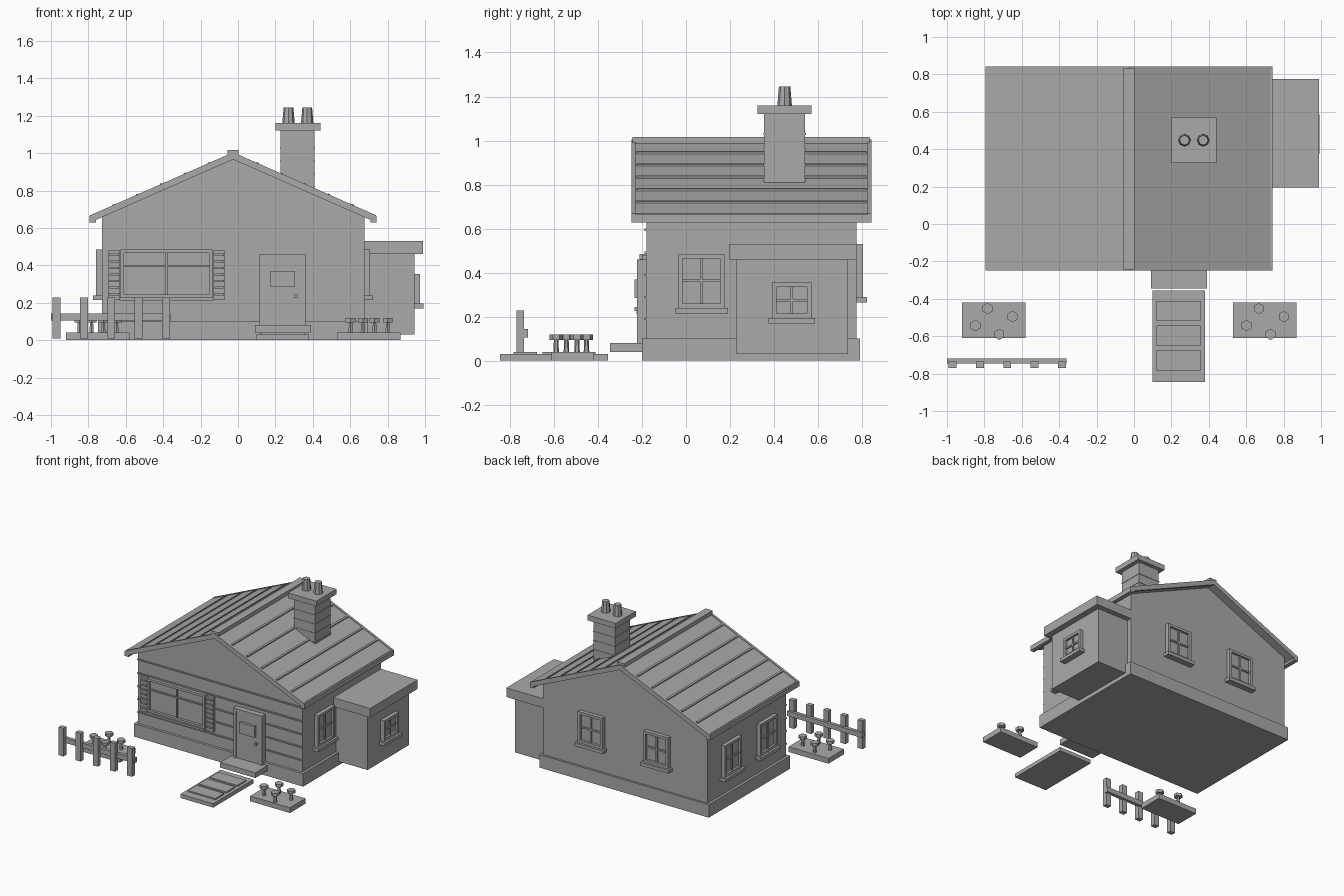
import bpy, bmesh, math
from mathutils import Matrix, Vector

cube = bpy.data.objects.get("Cube")
if cube:
    bpy.data.objects.remove(cube, do_unlink=True)

# single matte colour
grey = bpy.data.materials.new("plain grey")
grey.use_nodes = True
grey.diffuse_color = (0.4, 0.4, 0.4, 1)
grey.node_tree.nodes["Principled BSDF"].inputs["Base Color"].default_value = (0.4, 0.4, 0.4, 1)


def finish(name, bm, matrix=None):
    bmesh.ops.recalc_face_normals(bm, faces=bm.faces)
    mesh = bpy.data.meshes.new(name)
    bm.to_mesh(mesh)
    bm.free()
    mesh.materials.append(grey)
    ob = bpy.data.objects.new(name, mesh)
    bpy.context.collection.objects.link(ob)
    if matrix:
        ob.matrix_world = matrix
    return ob


def add_box(bm, x, y, z):
    lo, hi = Vector((x[0], y[0], z[0])), Vector((x[1], y[1], z[1]))
    m = Matrix.Translation((lo + hi) / 2) @ Matrix.Diagonal((*(hi - lo), 1))
    bmesh.ops.create_cube(bm, size=1, matrix=m)


def boxes(name, parts, matrix=None):
    bm = bmesh.new()
    for part in parts:
        add_box(bm, *part)
    return finish(name, bm, matrix)


def prism(name, profile, y0, y1):
    """Extrude an x-z outline along y."""
    bm = bmesh.new()
    face = bm.faces.new([bm.verts.new((x, y0, z)) for x, z in profile])
    geo = bmesh.ops.extrude_face_region(bm, geom=[face])["geom"]
    bmesh.ops.translate(bm, vec=(0, y1 - y0, 0),
                        verts=[v for v in geo if isinstance(v, bmesh.types.BMVert)])
    return finish(name, bm)


def add_cone(bm, x, y, z0, z1, r0, r1, sides):
    bmesh.ops.create_cone(bm, cap_ends=True, segments=sides, radius1=r0, radius2=r1,
                          depth=z1 - z0, matrix=Matrix.Translation((x, y, (z0 + z1) / 2)))


MID = -0.026     # ridge line in x
HALF = 0.702     # half the house width
FRONT, BACK = -0.18, 0.775
SLOPE = 0.44


def roof_z(dx):
    return 1.0 - SLOPE * dx


# house body
boxes("plinth", [((MID - HALF - 0.02, MID + HALF + 0.02), (-0.2, 0.79), (0, 0.1))])
wall_top = roof_z(HALF) - 0.03
prism("house_walls", [(MID - HALF, 0.05), (MID + HALF, 0.05), (MID + HALF, wall_top),
                      (MID, 0.97), (MID - HALF, wall_top)], FRONT, BACK)
boxes("front_siding_strips", [((MID - HALF, MID + HALF), (FRONT - 0.008, FRONT + 0.01),
                               (z - 0.005, z + 0.005)) for z in (0.19, 0.29, 0.39, 0.49, 0.595)])

# roof slopes, eaves, barge boards and seams
EAVE = 0.764
for side, s in (("left", 1), ("right", -1)):
    def slab(inner, outer, top, bottom):
        return [(MID + s * inner, roof_z(inner) + top), (MID + s * outer, roof_z(outer) + top),
                (MID + s * outer, roof_z(outer) + bottom), (MID + s * inner, roof_z(inner) + bottom)]
    prism(side + "_roof_slope", slab(0, EAVE - 0.01, 0, -0.03), -0.237, 0.828)
    for end, y in (("front", -0.248), ("back", 0.825)):
        prism(f"{side}_{end}_barge_board", slab(0, EAVE, 0.004, -0.034), y, y + 0.018)
    for i in range(5):
        d = 0.132 + 0.127 * i
        prism(f"{side}_roof_seam_{i + 1}", slab(d - 0.006, d + 0.006, 0.008, -0.01), -0.225, 0.82)
    xs = sorted((MID + s * (EAVE - 0.03), MID + s * (EAVE + 0.003)))
    boxes(side + "_eave_board", [(xs, (-0.248, 0.843), (0.628, 0.665))])
boxes("ridge_cap", [((MID - 0.03, MID + 0.03), (-0.243, 0.833), (0.985, 1.017))])

# chimney
boxes("chimney_stack", [((0.228, 0.408), (0.355, 0.541), (0.75, 1.12))])
boxes("chimney_bands", [((0.225, 0.411), (0.352, 0.544), (z - 0.004, z + 0.004))
                        for z in (0.82, 0.89, 0.96, 1.03)])
boxes("chimney_cap", [((0.2, 0.44), (0.325, 0.57), (1.12, 1.16))])
bm = bmesh.new()
for x in (0.27, 0.37):
    add_cone(bm, x, 0.448, 1.16, 1.245, 0.033, 0.026, 8)
finish("chimney_pots", bm)

# side annex
boxes("annex_walls", [((0.66, 0.944), (0.23, 0.735), (0.03, 0.48))])
boxes("annex_roof", [((0.66, 0.99), (0.195, 0.775), (0.46, 0.53))])


def window(name, x, y, z, angle, w, h):
    """Framed window facing local -y; z is the bottom of the frame."""
    a, t = w / 2, 0.02
    deep = (-0.03, 0.005)
    parts = [((-a, -a + t), deep, (0, h)), ((a - t, a), deep, (0, h)),
             ((-a, a), deep, (0, t)), ((-a, a), deep, (h - t, h)),
             ((-a, a), (-0.012, 0.005), (0, h)),
             ((-0.006, 0.006), (-0.022, 0), (0, h)),
             ((-a, a), (-0.022, 0), (h / 2 - 0.006, h / 2 + 0.006)),
             ((-a - 0.016, a + 0.016), (-0.047, 0.005), (-0.025, 0))]
    boxes(name, parts, Matrix.Translation((x, y, z)) @ Matrix.Rotation(angle, 4, "Z"))


QUARTER = math.pi / 2
window("left_window", MID + HALF, 0.07, 0.24, QUARTER, 0.21, 0.245)
window("annex_window", 0.944, 0.48, 0.195, QUARTER, 0.18, 0.16)
for i, y in enumerate((0.07, 0.505)):
    window(f"right_window_{i + 1}", MID - HALF, y, 0.24, -QUARTER, 0.21, 0.245)
for i, x in enumerate((-0.305, 0.255)):
    window(f"back_window_{i + 1}", x, BACK, 0.29, math.pi, 0.21, 0.24)

# wide front window
x0, x1, z0, z1 = -0.628, -0.136, 0.225, 0.485
deep = (-0.212, FRONT)
boxes("front_window_frame", [((x0, x1), deep, (z1 - 0.018, z1)), ((x0, x1), deep, (z0, z0 + 0.018)),
                             ((x0, x0 + 0.018), deep, (z0, z1)), ((x1 - 0.018, x1), deep, (z0, z1)),
                             ((x0, x1), (-0.192, FRONT), (z0, z1)),
                             ((-0.388, -0.376), (-0.203, FRONT), (z0, z1)),
                             ((x0, x1), (-0.203, FRONT), (0.393, 0.403)),
                             ((x0 - 0.005, x1 + 0.005), (-0.225, FRONT), (0.213, 0.228))])
for side, sx in (("right", -0.692), ("left", -0.131)):
    parts = [((sx, sx + 0.061), (-0.2, FRONT), (0.215, 0.478))]
    parts += [((sx + 0.006, sx + 0.055), (-0.21, -0.19), (0.24 + 0.035 * i, 0.252 + 0.035 * i))
              for i in range(7)]
    boxes(side + "_shutter", parts)

# front door and step
deep = (-0.222, FRONT)
boxes("door_frame", [((0.115, 0.138), deep, (0.08, 0.46)), ((0.337, 0.36), deep, (0.08, 0.46)),
                     ((0.115, 0.36), deep, (0.443, 0.46))])
boxes("door", [((0.138, 0.337), (-0.215, FRONT), (0.08, 0.443))])
boxes("door_pane", [((0.175, 0.305), (-0.235, -0.2), (0.285, 0.37))])
boxes("door_knob", [((0.3, 0.318), (-0.235, -0.2), (0.226, 0.244))])
boxes("door_step", [((0.09, 0.39), (-0.345, -0.17), (0.04, 0.08))])

# garden path with raised slabs
boxes("path", [((0.1, 0.38), (-0.845, -0.355), (0, 0.03))])
boxes("path_slabs", [((0.12, 0.355), (y, y + 0.107), (0.025, 0.04))
                     for y in (-0.783, -0.651, -0.518)])

# flower beds
spots = [(-0.033, 0.063), (0.1, 0.02), (-0.098, -0.028), (0.03, -0.075)]
for side, cx in (("right", -0.75), ("left", 0.7)):
    boxes(side + "_flower_bed", [((cx - 0.17, cx + 0.17), (-0.61, -0.42), (0, 0.04))])
    bm = bmesh.new()
    for dx, dy in spots:
        add_cone(bm, cx + dx, dy - 0.515, 0.035, 0.097, 0.013, 0.01, 6)
        add_cone(bm, cx + dx, dy - 0.515, 0.095, 0.118, 0.03, 0.03, 6)
    # points along x
    bmesh.ops.rotate(bm, verts=bm.verts, cent=(cx, -0.515, 0), matrix=Matrix.Identity(3))
    finish(side + "_flowers", bm)

# fence
boxes("fence_rail", [((-1.0, -0.36), (-0.745, -0.718), (0.105, 0.143))])
boxes("fence_posts", [((x - 0.021, x + 0.021), (-0.77, -0.735), (0.01, 0.227))
                      for x in [-0.97 + 0.1463 * i for i in range(5)]])
